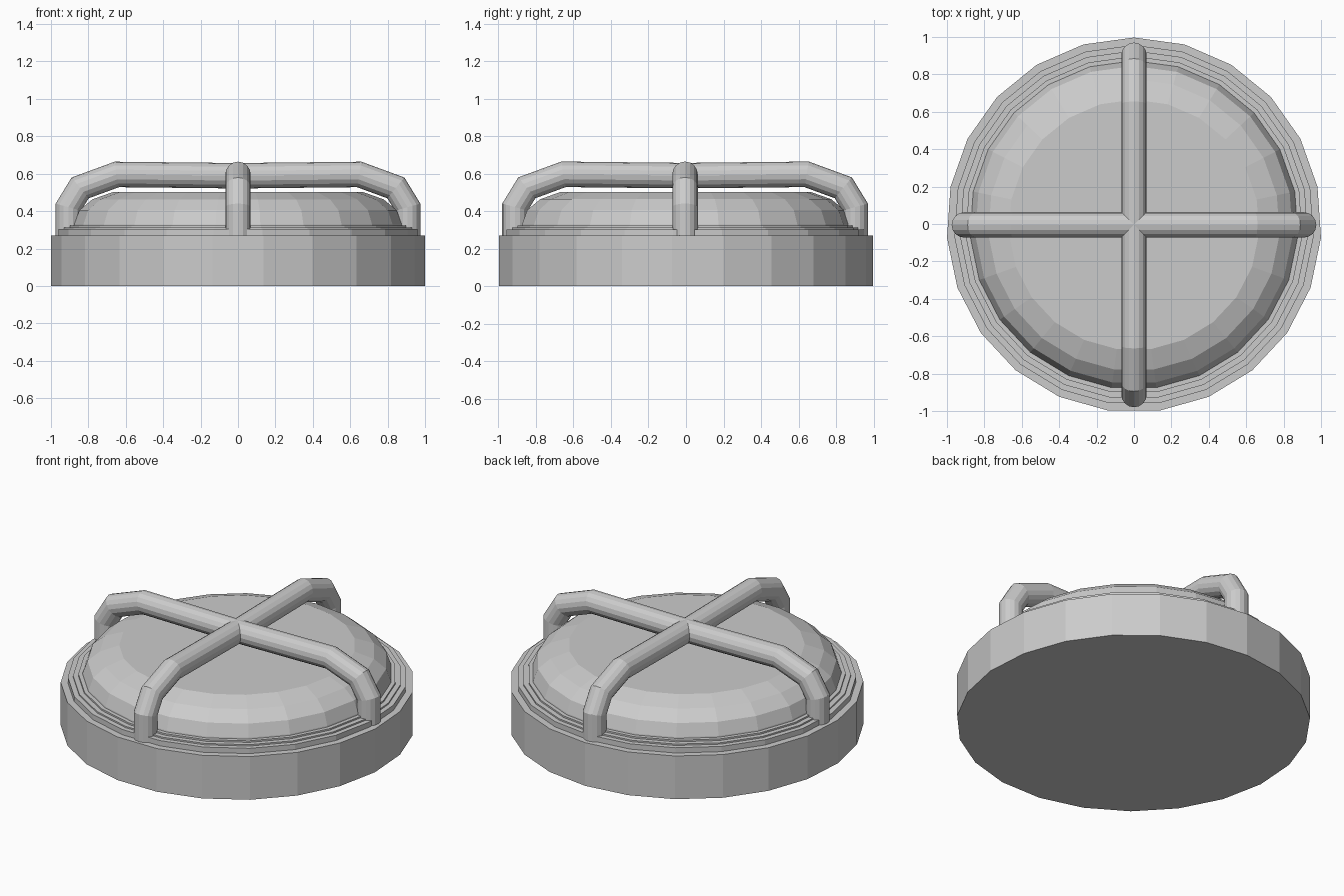
import bpy, bmesh
from math import sin, cos, pi, radians
from mathutils import Vector, Matrix

if "Cube" in bpy.data.objects:
    bpy.data.objects.remove(bpy.data.objects["Cube"])

CY = -0.005   # odd side count: shift so the bounds are centred
SIDES = 23


def finish(bm, name):
    bmesh.ops.recalc_face_normals(bm, faces=bm.faces)
    me = bpy.data.meshes.new(name)
    bm.to_mesh(me)
    bm.free()
    ob = bpy.data.objects.new(name, me)
    ob.location.y = CY
    bpy.context.collection.objects.link(ob)
    return ob


def skin(bm, rings):
    """Bridge successive vertex rings and cap both ends."""
    vs = [[bm.verts.new(p) for p in r] for r in rings]
    n = len(vs[0])
    for a, b in zip(vs, vs[1:]):
        for i in range(n):
            j = (i + 1) % n
            bm.faces.new((a[i], a[j], b[j], b[i]))
    bm.faces.new(vs[0])
    bm.faces.new(vs[-1])


def turned(name, profile):
    """Flat-faced turned solid with a corner facing +y."""
    bm = bmesh.new()
    skin(bm, [[(r * sin(2 * pi * i / SIDES), r * cos(2 * pi * i / SIDES), z)
               for i in range(SIDES)] for r, z in profile])
    return finish(bm, name)


def bar(name, angle, sides=16, rad=0.068):
    """Mitred round tube arching over the dome."""
    half = [(-0.907, 0.27), (-0.907, 0.421), (-0.844, 0.524), (-0.648, 0.596)]
    pts = half + [(0, 0.589)] + [(-x, z) for x, z in reversed(half)]
    pts = [Vector((x, 0, z)) for x, z in pts]
    rings = []
    for k, p in enumerate(pts):
        d0 = (p - pts[k - 1]).normalized() if k else None
        d1 = (pts[k + 1] - p).normalized() if k < len(pts) - 1 else d0
        d0 = d0 or d1
        t = (d0 + d1).normalized()
        nrm = Vector((-t.z, 0, t.x)) / t.dot(d0)
        rings.append([p + rad * (nrm * cos(2 * pi * i / sides)
                                 + Vector((0, 1, 0)) * sin(2 * pi * i / sides))
                      for i in range(sides)])
    bm = bmesh.new()
    skin(bm, rings)
    bm.transform(Matrix.Rotation(angle, 4, 'Z'))
    return finish(bm, name)


# Base drum with stepped rim
turned("base", [(1.002, 0), (1.002, 0.27), (0.962, 0.27), (0.962, 0.303),
                (0.932, 0.303), (0.932, 0.312), (0.902, 0.312), (0.902, 0.322)])
# Rounded lens
turned("lens_dome", [(0.88, 0.31), (0.877, 0.33), (0.85, 0.405),
                     (0.78, 0.463), (0.67, 0.502)])
# Crossed guard bars
bar("guard_bar_x", 0)
bar("guard_bar_y", radians(90))
